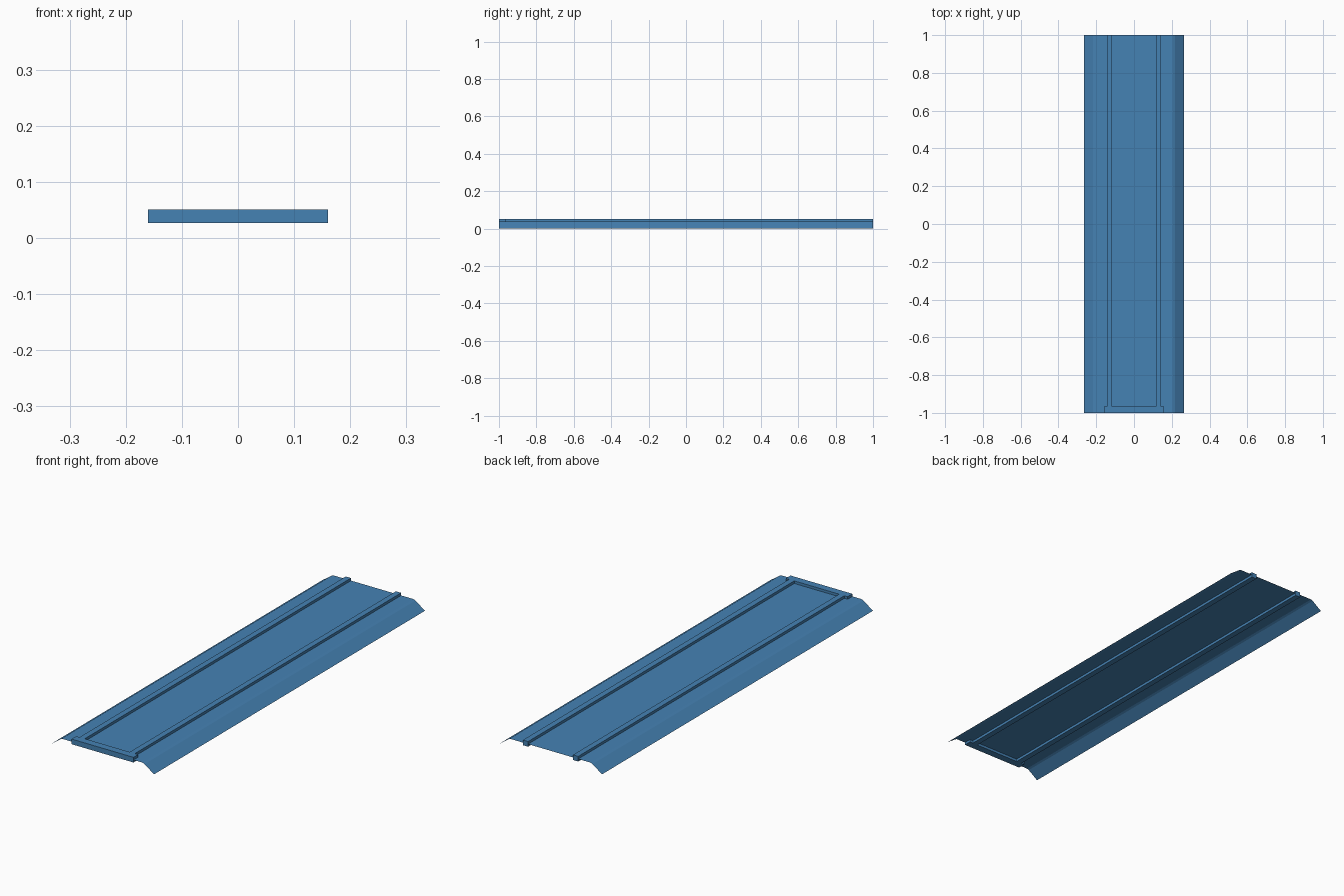
import bpy
import bmesh
from mathutils import Matrix, Vector

cube = bpy.data.objects.get("Cube")
if cube:
    bpy.data.objects.remove(cube, do_unlink=True)

# Single steel blue colour
COLOUR = (0.06, 0.223, 0.456, 1.0)
steel_blue = bpy.data.materials.new("steel_blue")
steel_blue.use_nodes = True
steel_blue.diffuse_color = COLOUR
steel_blue.node_tree.nodes["Principled BSDF"].inputs["Base Color"].default_value = COLOUR


def add_object(name, bm):
    mesh = bpy.data.meshes.new(name)
    bm.to_mesh(mesh)
    bm.free()
    mesh.materials.append(steel_blue)
    obj = bpy.data.objects.new(name, mesh)
    bpy.context.collection.objects.link(obj)
    return obj


def add_box(name, low, high):
    low, high = Vector(low), Vector(high)
    bm = bmesh.new()
    bmesh.ops.create_cube(bm, size=1, matrix=Matrix.Translation((low + high) / 2)
                          @ Matrix.Diagonal((*(high - low), 1)))
    return add_object(name, bm)


FRONT, BACK = -1.0, 1.0
BOTTOM, TOP = 0.027, 0.051

# Thin deck sheet with side edges folded down
half = [(0.207, 0.039), (0.217, 0.035), (0.266, 0.0)]
profile = [(-x, z) for x, z in reversed(half)] + half
bm = bmesh.new()
front = [bm.verts.new((x, FRONT, z)) for x, z in profile]
back = [bm.verts.new((x, BACK, z)) for x, z in profile]
for i in range(len(profile) - 1):
    bm.faces.new((front[i], front[i + 1], back[i + 1], back[i]))
add_object("deck_sheet", bm)

# Raised rails along the deck
for side, name in ((1, "left_rail"), (-1, "right_rail")):
    xs = sorted((side * 0.116, side * 0.143))
    add_box(name, (xs[0], -0.965, BOTTOM), (xs[1], BACK, TOP))

# Crossbar closing the front end
add_box("front_crossbar", (-0.16, FRONT, BOTTOM), (0.16, -0.965, TOP))
